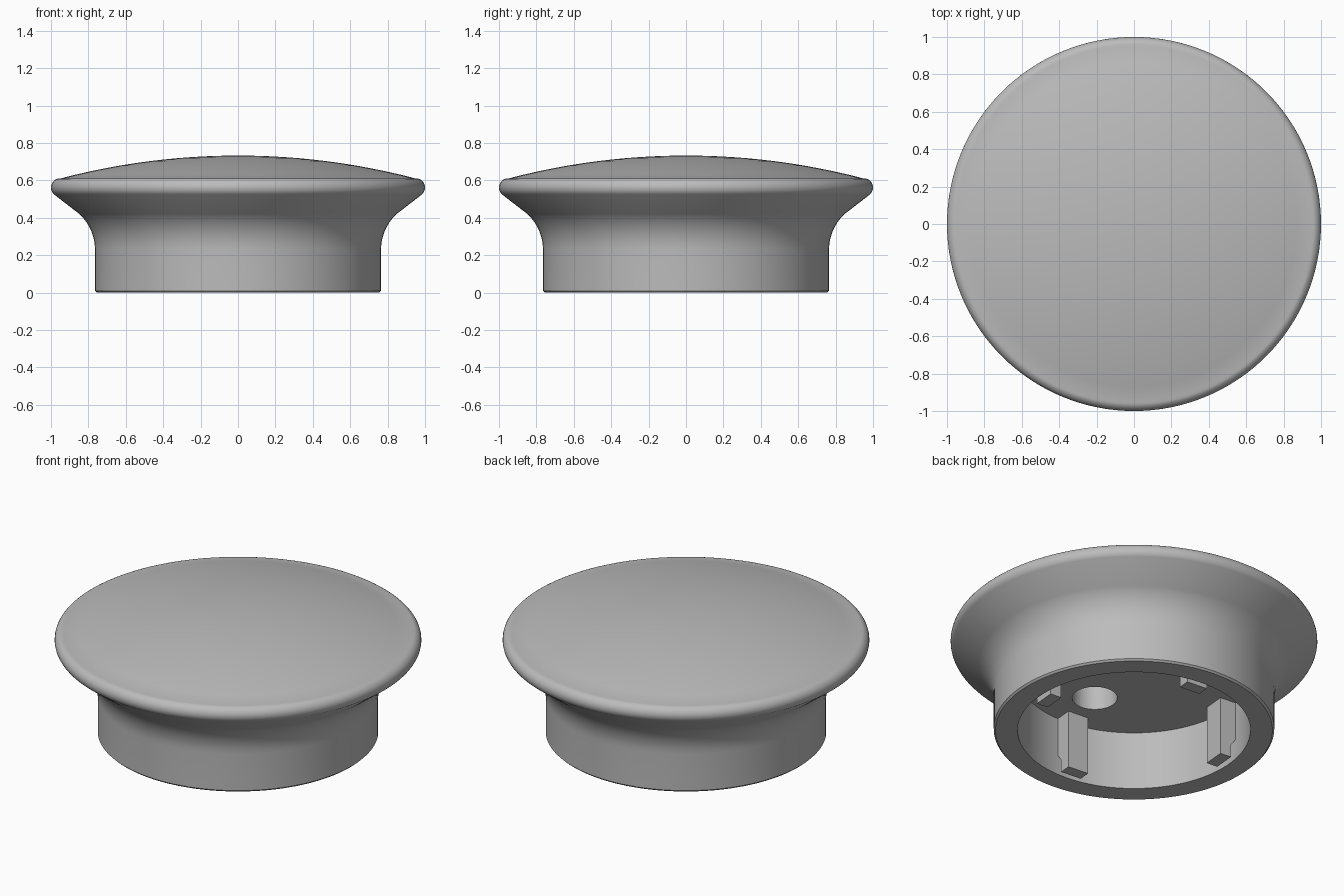
import bpy, bmesh, math
from mathutils import Matrix, Vector

cube = bpy.data.objects.get("Cube")
if cube:
    bpy.data.objects.remove(cube, do_unlink=True)

grey = bpy.data.materials.new("plain grey")
grey.use_nodes = True
grey.diffuse_color = (0.5, 0.5, 0.5, 1)
grey.node_tree.nodes["Principled BSDF"].inputs["Base Color"].default_value = grey.diffuse_color

CEILING, CAVITY_R = 0.35, 0.635


def add_object(name, bm):
    bmesh.ops.recalc_face_normals(bm, faces=bm.faces)
    mesh = bpy.data.meshes.new(name)
    bm.to_mesh(mesh)
    bm.free()
    mesh.materials.append(grey)
    obj = bpy.data.objects.new(name, mesh)
    bpy.context.collection.objects.link(obj)
    return obj


def arc(centre, radius, start, end, steps):
    angles = [math.radians(start + (end - start) * i / steps) for i in range(steps + 1)]
    return [(centre[0] + radius * math.cos(a), centre[1] + radius * math.sin(a)) for a in angles]


def lathe(name, profile, sides):
    bm = bmesh.new()
    verts = [bm.verts.new((r, 0, z)) for r, z in profile]
    edges = [bm.edges.new(pair) for pair in zip(verts, verts[1:])]
    bmesh.ops.spin(bm, geom=verts + edges, axis=(0, 0, 1), cent=(0, 0, 0),
                   angle=math.tau, steps=sides)
    bmesh.ops.remove_doubles(bm, verts=bm.verts, dist=0.0005)
    return add_object(name, bm)


# Knob body: hollow base, flared neck, rounded rim and shallow dome
dome_r, top = 3.74, 0.733
dome = [(r, top - dome_r + math.sqrt(dome_r ** 2 - r ** 2))
        for r in (0.95 * (1 - i / 12) for i in range(13))]
profile = [(0, CEILING), (CAVITY_R, CEILING), (CAVITY_R, 0), (0.755, 0), (0.765, 0.01)]
profile += arc((1.025, 0.23), 0.26, 180, 133, 10)      # neck
profile += arc((0.95, 0.562), 0.05, -45, 76, 9)        # rim
profile += dome
knob = lathe("knob_body", profile, 128)

# Blind screw hole in the cavity ceiling
bm = bmesh.new()
bmesh.ops.create_cone(bm, cap_ends=True, segments=48, radius1=0.123, radius2=0.123, depth=0.4,
                      matrix=Matrix.Translation((0, -0.333, CEILING)))
cutter = add_object("hole_cutter", bm)
cutter.hide_render = True
cutter.hide_viewport = True
hole = knob.modifiers.new("screw hole", 'BOOLEAN')
hole.operation, hole.solver, hole.object = 'DIFFERENCE', 'EXACT', cutter

# Bake the hole into the body and drop the cutter
cutter.hide_viewport = False
bpy.context.view_layer.objects.active = knob
knob.select_set(True)
bpy.ops.object.modifier_apply(modifier=hole.name)
bpy.data.objects.remove(cutter, do_unlink=True)
bpy.ops.object.shade_smooth_by_angle(angle=math.radians(35))

# Four grip legs along the cavity wall, each relieved at its lower outer edge
side = [(0.53, 0), (0.60, 0), (0.60, 0.075), (0.645, 0.14),
        (0.645, CEILING + 0.01), (0.53, CEILING + 0.01)]
for i in range(4):
    bm = bmesh.new()
    face = bm.faces.new([bm.verts.new((r, -0.065, z)) for r, z in side])
    grown = bmesh.ops.extrude_face_region(bm, geom=[face])["geom"]
    bmesh.ops.translate(bm, vec=Vector((0, 0.13, 0)),
                        verts=[v for v in grown if isinstance(v, bmesh.types.BMVert)])
    bm.transform(Matrix.Rotation(math.radians(90 * i - 5), 4, 'Z'))
    add_object(f"grip_leg_{i + 1}", bm)
